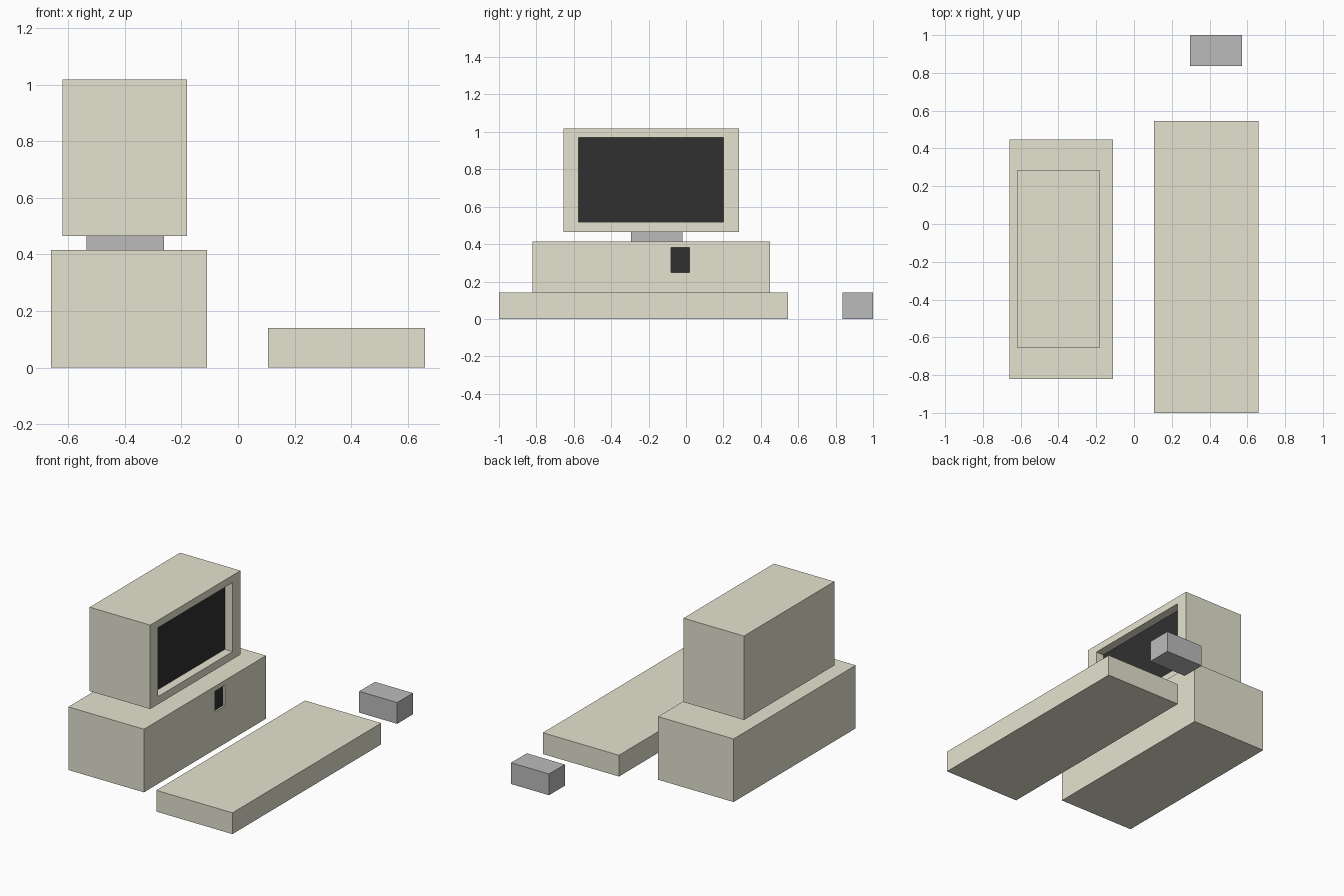
import bpy
import bmesh
from mathutils import Matrix, Vector

if "Cube" in bpy.data.objects:
    bpy.data.objects.remove(bpy.data.objects["Cube"])


def material(name, rgb):
    m = bpy.data.materials.new(name)
    m.diffuse_color = (*rgb, 1)
    m.use_nodes = True
    m.node_tree.nodes["Principled BSDF"].inputs["Base Color"].default_value = m.diffuse_color
    return m


BEIGE = material("beige_plastic", (0.78, 0.77, 0.63))
GREY = material("grey_plastic", (0.5, 0.5, 0.5))
DARK = material("dark_glass", (0.03, 0.03, 0.03))


def box(name, x, y, z, mat, recess=None):
    """Box from (min, max) ranges; recess = (y range, z range, depth) sunk into the +x face."""
    bm = bmesh.new()
    lo, hi = Vector((x[0], y[0], z[0])), Vector((x[1], y[1], z[1]))
    size, mid = hi - lo, (lo + hi) / 2
    bmesh.ops.create_cube(bm, size=1, matrix=Matrix.Translation(mid) @ Matrix.Diagonal((*size, 1)))
    if recess:
        ry, rz, depth = recess
        face = max(bm.faces, key=lambda f: f.calc_center_median().x)
        # first pass makes the flush rim, second pass sinks the panel
        for sink in (0, depth):
            face = bmesh.ops.extrude_discrete_faces(bm, faces=[face])["faces"][0]
            for v in face.verts:
                v.co = (x[1] - sink, ry[int(v.co.y > mid.y)] if sink == 0 else v.co.y,
                        rz[int(v.co.z > mid.z)] if sink == 0 else v.co.z)
        face.material_index = 1
    bmesh.ops.recalc_face_normals(bm, faces=bm.faces[:])
    me = bpy.data.meshes.new(name)
    bm.to_mesh(me)
    bm.free()
    me.materials.append(mat)
    if recess:
        me.materials.append(DARK)
    ob = bpy.data.objects.new(name, me)
    bpy.context.collection.objects.link(ob)
    return ob


# Desktop case with a shallow dark drive slot
case = box("computer_case", (-0.66, -0.11), (-0.82, 0.448), (0, 0.415), BEIGE)
bpy.data.objects.remove(case)
box("computer_case", (-0.66, -0.11), (-0.82, 0.448), (0, 0.415), BEIGE,
    ((-0.08, 0.02), (0.247, 0.383), 0.012))

# Monitor stand and monitor with a recessed screen
box("monitor_neck", (-0.535, -0.262), (-0.295, -0.02), (0.415, 0.466), GREY)
box("monitor", (-0.62, -0.18), (-0.655, 0.283), (0.466, 1.018), BEIGE,
    ((-0.575, 0.2), (0.517, 0.97), 0.056))

# Keyboard and mouse
box("keyboard", (0.106, 0.66), (-1, 0.545), (0, 0.14), BEIGE)
box("mouse", (0.296, 0.572), (0.837, 1), (0, 0.14), GREY)
